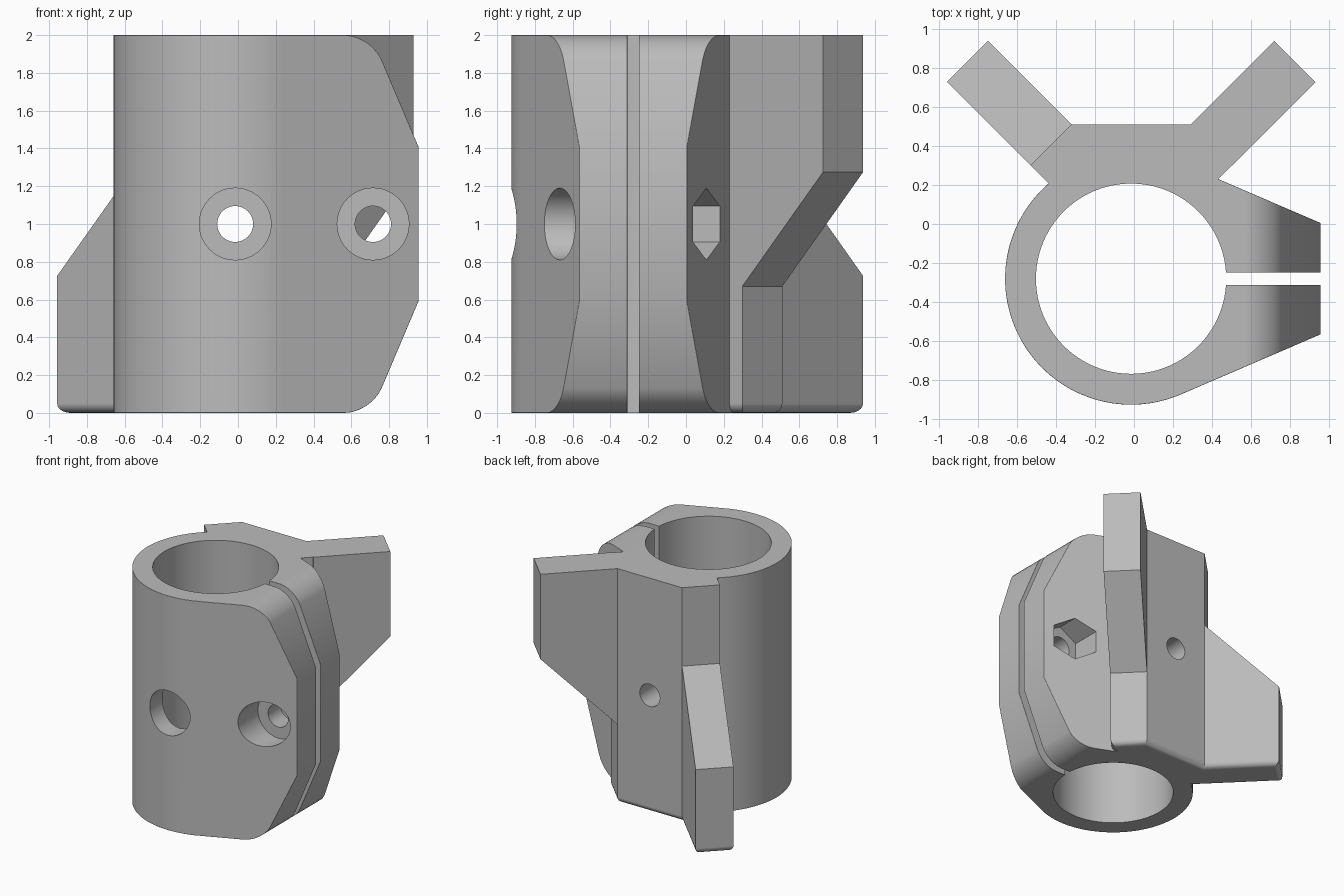
import bpy, bmesh
from math import atan2, acos, hypot, cos, sin, pi, radians, sqrt
from mathutils import Vector, Matrix

if "Cube" in bpy.data.objects:
    bpy.data.objects.remove(bpy.data.objects["Cube"], do_unlink=True)

CX, CY = -0.015, -0.28          # tube axis
BORE, OUTER, H = 0.487, 0.645, 2.0
EAR_X, EAR_HALF, SLOT = 0.955, 0.285, 0.031

grey = bpy.data.materials.new("plain grey")
grey.use_nodes = True
grey.diffuse_color = (0.5, 0.5, 0.5, 1)
grey.node_tree.nodes["Principled BSDF"].inputs["Base Color"].default_value = (0.5, 0.5, 0.5, 1)


def prism(points, depth):
    """Closed solid swept from a loop of 3D points along a depth vector."""
    bm = bmesh.new()
    face = bm.faces.new([bm.verts.new(p) for p in points])
    ext = bmesh.ops.extrude_face_region(bm, geom=[face])
    moved = [g for g in ext["geom"] if isinstance(g, bmesh.types.BMVert)]
    bmesh.ops.translate(bm, verts=moved, vec=depth)
    bmesh.ops.recalc_face_normals(bm, faces=bm.faces)
    return bm


def upright(points, z0=0.0, z1=H):
    return prism([(x, y, z0) for x, y in points], (0, 0, z1 - z0))


def bevel(bm, rule, width, segments):
    edges = [e for e in bm.edges if rule(e)]
    bmesh.ops.bevel(bm, geom=edges, offset=width, segments=segments,
                    profile=0.5, affect='EDGES', clamp_overlap=True)


def finish(bm, name):
    bmesh.ops.recalc_face_normals(bm, faces=bm.faces)
    mesh = bpy.data.meshes.new(name)
    bm.to_mesh(mesh)
    bm.free()
    mesh.materials.append(grey)
    obj = bpy.data.objects.new(name, mesh)
    bpy.context.collection.objects.link(obj)
    return obj


def combine(obj, other, operation):
    mod = obj.modifiers.new(operation.lower(), 'BOOLEAN')
    mod.operation, mod.object, mod.solver = operation, other, 'EXACT'
    bpy.context.view_layer.objects.active = obj
    bpy.ops.object.modifier_apply(modifier=mod.name)
    bpy.data.objects.remove(other, do_unlink=True)


def round_cutter(name, x, y0, y1, radius, sides=48):
    """Bar along y; vertices at top and bottom."""
    ring = [(x + radius * sin(2 * pi * i / sides), y0,
             1 + radius * cos(2 * pi * i / sides)) for i in range(sides)]
    return finish(prism(ring, (0, y1 - y0, 0)), name)


def wing(side, profile, name, v0=0.0, v1=0.3):
    """Sweep a (distance along wing, z) profile across the wing thickness."""
    k = sqrt(0.5)
    points = [(CX + side * (0.305 + k * (u + v0)), 0.51 + k * (u - v0), z) for u, z in profile]
    return finish(prism(points, (side * k * (v1 - v0), -k * (v1 - v0), 0)), name)


# Split clamp: round wall running tangentially into two ears
ex = EAR_X - CX
tangent = atan2(EAR_HALF, ex) + acos(OUTER / hypot(ex, EAR_HALF))
steps = 72
outline = []
for i in range(steps + 1):
    a = tangent + (2 * pi - 2 * tangent) * i / steps
    outline.append((CX + OUTER * cos(a), CY + OUTER * sin(a)))
outline += [(EAR_X, CY - EAR_HALF), (EAR_X, CY - SLOT), (0.15, CY - SLOT),
            (0.15, CY + SLOT), (EAR_X, CY + SLOT), (EAR_X, CY + EAR_HALF)]
bm = upright(outline)

# Sloped ear corners, top and bottom
for s in (1, -1):
    bmesh.ops.bisect_plane(bm, geom=bm.verts[:] + bm.edges[:] + bm.faces[:],
                           plane_co=(EAR_X, 0, 1 + s * 0.41),
                           plane_no=(0.59, 0, s * 0.25), clear_outer=True)
    bmesh.ops.holes_fill(bm, edges=[e for e in bm.edges if e.is_boundary], sides=0)
bmesh.ops.recalc_face_normals(bm, faces=bm.faces)


def sloped_corner(e):
    a, b = (v.co for v in e.verts)
    return (abs(a.x - b.x) < 1e-4 and abs(a.z - b.z) < 1e-4 and 0.6 < a.x < 0.8
            and min(a.z, H - a.z) < 1e-3)


bevel(bm, sloped_corner, 0.14, 6)
bm.normal_update()
bevel(bm, lambda e: len(e.link_faces) == 2 and e.calc_face_angle() > radians(35)
      and max(v.co.x for v in e.verts) < EAR_X + 1e-3
      and not all(v.co.x < 0.2 and abs(v.co.y - CY) < 0.1 for v in e.verts), 0.05, 5)
clamp = finish(bm, "clamp_bracket")

# Back plate with the lower wing, rounded along the bottom rim
k = 0.605 * sqrt(0.5)
half = [(0.305, 0.51), (0.515, 0.30), (0.415, 0.20), (0.31, 0.095)]
outline = [(CX + x, y) for x, y in half]
outline += [(CX - x, y) for x, y in reversed(half[2:])]
outline += [(CX - 0.515 - k, 0.30 + k), (CX - 0.305 - k, 0.51 + k), (CX - 0.305, 0.51)]
bm = upright(outline)
bevel(bm, lambda e: all(v.co.z < 1e-4 for v in e.verts)
      and max(v.co.y for v in e.verts) > 0.25, 0.05, 5)
plate = finish(bm, "back_plate")
trim = wing(-1, [(0, 1.33), (0.9, 0.43), (0.9, 2.2), (0, 2.2)], "wing_trim", -0.1, 0.4)
combine(plate, trim, 'DIFFERENCE')

# Upper wing on the other side
upper = wing(1, [(0, 0.67), (0.605, 1.275), (0.605, H), (0, H)], "upper_wing")
combine(plate, upper, 'UNION')
combine(clamp, plate, 'UNION')

# Main bore
ring = [(CX + BORE * cos(2 * pi * i / 96), CY + BORE * sin(2 * pi * i / 96)) for i in range(96)]
combine(clamp, finish(upright(ring, -0.1, H + 0.1), "bore_cutter"), 'DIFFERENCE')

# Screw holes: centre access hole and plate hole, ear counterbore, nut pocket
BOLT_X = 0.715
for cutter in [("access_hole", CX, -1.1, 0.25, 0.19),
               ("plate_hole", CX, 0.1, 0.7, 0.095),
               ("ear_counterbore", BOLT_X, -1.0, -0.48, 0.19),
               ("ear_hole", BOLT_X, -0.6, 0.1, 0.095),
               ("nut_pocket", BOLT_X, -0.08, 0.25, 0.19, 6)]:
    combine(clamp, round_cutter(*cutter), 'DIFFERENCE')

# Smooth curved areas, keep machined edges crisp
bpy.ops.object.select_all(action='DESELECT')
clamp.select_set(True)
bpy.context.view_layer.objects.active = clamp
bpy.ops.object.shade_smooth_by_angle(angle=radians(25))
normals = clamp.modifiers.new("even_normals", 'WEIGHTED_NORMAL')
normals.keep_sharp = True
